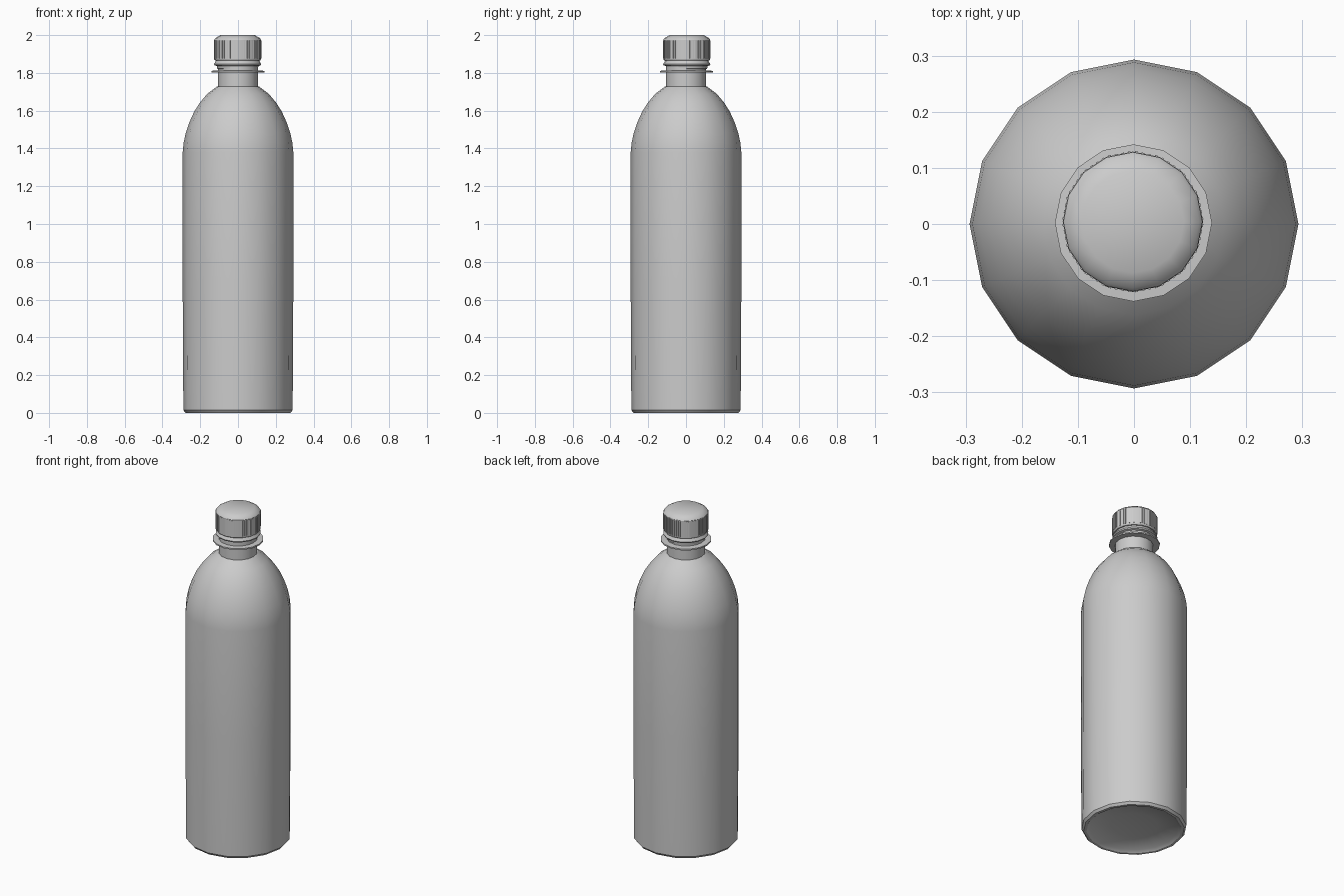
import bpy, bmesh, math
from mathutils import Matrix, Vector

cube = bpy.data.objects.get("Cube")
if cube:
    bpy.data.objects.remove(cube, do_unlink=True)

SIDES = 16
STEP = 2 * math.pi / SIDES

grey = bpy.data.materials.new("plain grey")
grey.use_nodes = True
grey.diffuse_color = (0.6, 0.6, 0.6, 1)
grey.node_tree.nodes["Principled BSDF"].inputs["Base Color"].default_value = (0.6, 0.6, 0.6, 1)


def finish(bm, name, angle=None):
    bmesh.ops.recalc_face_normals(bm, faces=bm.faces)
    mesh = bpy.data.meshes.new(name)
    bm.to_mesh(mesh)
    bm.free()
    mesh.materials.append(grey)
    ob = bpy.data.objects.new(name, mesh)
    bpy.context.collection.objects.link(ob)
    if angle:
        bpy.ops.object.select_all(action='DESELECT')
        ob.select_set(True)
        bpy.context.view_layer.objects.active = ob
        bpy.ops.object.shade_smooth_by_angle(angle=math.radians(angle))
    return ob


def lathe(name, profile, centre=(0, 0), angle=32):
    """Turn a (radius, z) profile around a vertical axis; radius 0 makes a pole."""
    bm = bmesh.new()
    rings = []
    for r, z in profile:
        n = SIDES if r > 0 else 1
        rings.append([bm.verts.new((centre[0] + r * math.cos(i * STEP),
                                    centre[1] + r * math.sin(i * STEP), z))
                      for i in range(n)])
    for a, b in zip(rings, rings[1:]):
        for i in range(SIDES):
            j = (i + 1) % SIDES
            quad = [a[i % len(a)], a[j % len(a)], b[j % len(b)], b[i % len(b)]]
            bm.faces.new(list(dict.fromkeys(quad)))
    return finish(bm, name, angle)


# Bottle: hollowed base, straight wall, domed shoulder and neck
lathe("bottle_body", [
    (0, 0.035), (0.13, 0.028), (0.245, 0.012), (0.262, 0.0), (0.278, 0.0),
    (0.289, 0.014), (0.291, 0.25), (0.293, 0.7), (0.293, 1.38),
    (0.288, 1.43), (0.276, 1.485), (0.257, 1.54), (0.232, 1.595),
    (0.2, 1.645), (0.162, 1.69), (0.112, 1.727)])
lathe("bottle_neck", [(0.112, 1.727), (0.106, 1.728), (0.106, 1.9), (0, 1.9)])

# Thin carrying flange
lathe("neck_flange", [(0.1, 1.801), (0.14, 1.803), (0.14, 1.811), (0.1, 1.813)], (-0.001, 0.002))

# Cap with its seal band
CAP = (-0.002, 0.004)
lathe("seal_band", [(0.1, 1.818), (0.108, 1.822), (0.11, 1.836), (0.122, 1.84),
                    (0.125, 1.847), (0.119, 1.856), (0.114, 1.866)], CAP)
lathe("cap", [(0.1, 1.864), (0.12, 1.866), (0.124, 1.872), (0.124, 1.975),
              (0.118, 1.984), (0.091, 2.0), (0, 2.0)], CAP)

# Grip ribs: a few slim bars on every flat side of the cap
bm = bmesh.new()
apothem = 0.124 * math.cos(STEP / 2)
for i in range(SIDES):
    turn = Matrix.Translation((CAP[0], CAP[1], 0)) @ Matrix.Rotation((i + 0.5) * STEP, 4, 'Z')
    for k in range(4):
        spot = Matrix.Translation((apothem, (k - 1.5) * 0.012, 1.924))
        size = Matrix.Diagonal(Vector((0.005, 0.005, 0.094, 1)))
        bmesh.ops.create_cube(bm, size=1, matrix=turn @ spot @ size)
finish(bm, "cap_grip_ribs")
